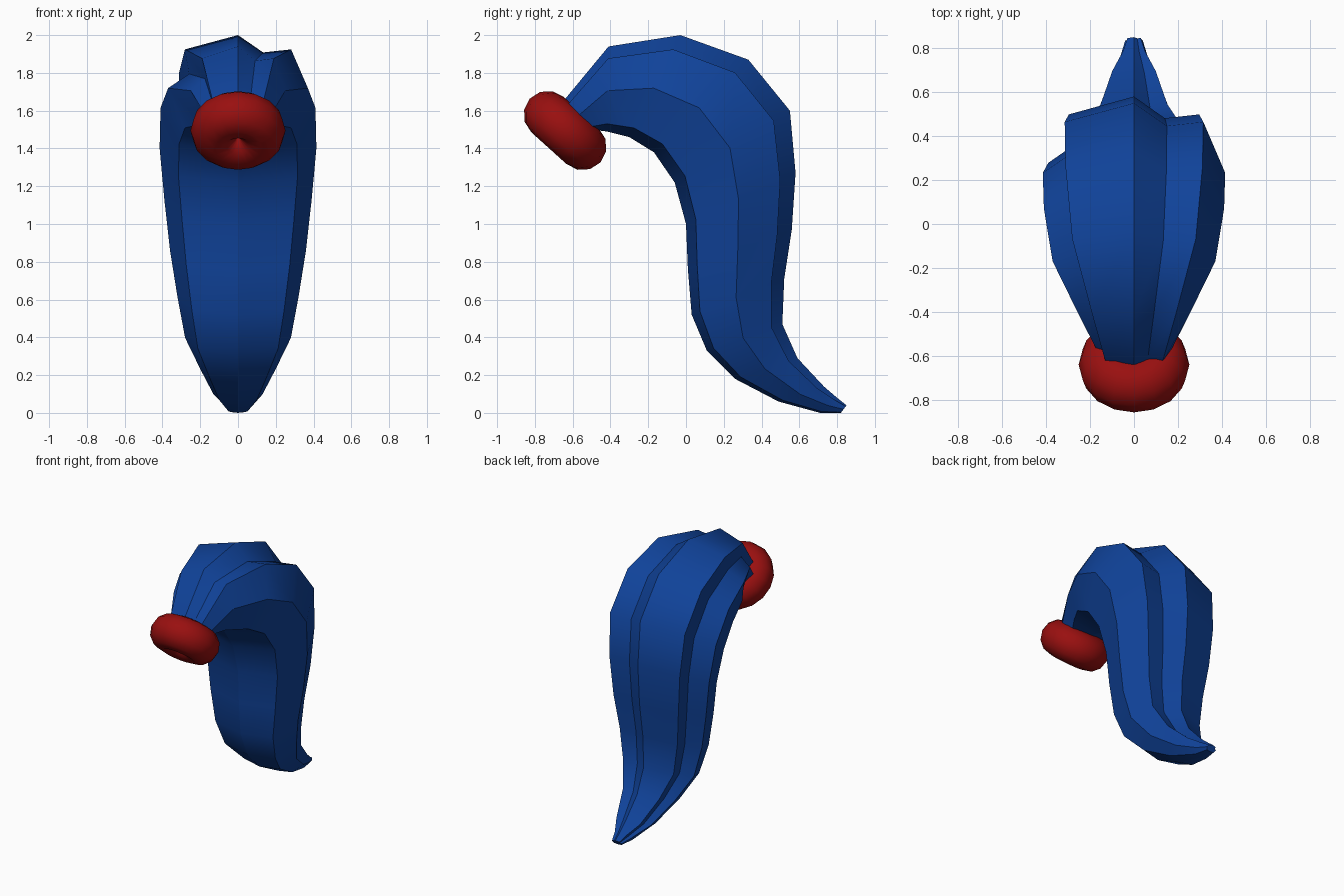
import bpy, bmesh, math
from mathutils import Vector

cube = bpy.data.objects.get("Cube")
if cube:
    bpy.data.objects.remove(cube, do_unlink=True)


def material(name, rgb):
    m = bpy.data.materials.new(name)
    m.use_nodes = True
    m.diffuse_color = (*rgb, 1)
    m.node_tree.nodes["Principled BSDF"].inputs["Base Color"].default_value = (*rgb, 1)
    return m


blue = material("deep blue", (0.005, 0.055, 0.32))
red = material("dark red", (0.32, 0.005, 0.005))

# Stations along the ponytail: outer y, z, inner y, z, half width
RINGS = [
    (-0.65, 1.65, -0.50, 1.50, 0.17),
    (-0.41, 1.94, -0.42, 1.49, 0.25),
    (-0.03, 2.00, -0.30, 1.46, 0.37),
    (0.33, 1.87, -0.17, 1.38, 0.41),
    (0.55, 1.60, -0.06, 1.22, 0.415),
    (0.58, 1.27, 0.00, 1.00, 0.39),
    (0.56, 0.97, 0.01, 0.76, 0.36),
    (0.52, 0.71, 0.03, 0.52, 0.32),
    (0.51, 0.47, 0.11, 0.33, 0.28),
    (0.59, 0.29, 0.26, 0.18, 0.20),
    (0.73, 0.14, 0.49, 0.06, 0.13),
    (0.80, 0.08, 0.71, 0.00, 0.065),
    (0.85, 0.04, 0.82, 0.00, 0.04),
]

# Cross-section: x as a share of half width, depth from outer (0) to inner (1).
# The locks are split by one groove on each side at different depths.
SECTION = [
    (0.0, 0.0), (0.36, 0.17), (0.76, 0.14), (1.0, 0.52), (0.76, 0.91),
    (0.0, 1.0), (-0.76, 0.91), (-1.0, 0.52), (-0.70, 0.38), (-0.76, 0.14),
]

# Ponytail: section lofted through the stations, creased along the locks
bm = bmesh.new()
loops = []
for oy, oz, iy, iz, w in RINGS:
    outer, inner = Vector((0, oy, oz)), Vector((0, iy, iz))
    loops.append([bm.verts.new(outer.lerp(inner, t) + Vector((x * w, 0, 0)))
                  for x, t in SECTION])
n = len(SECTION)
for a, b in zip(loops, loops[1:]):
    for i in range(n):
        j = (i + 1) % n
        bm.faces.new((a[i], a[j], b[j], b[i])).smooth = True
    for i in range(n):
        bm.edges.get((a[i], b[i])).smooth = False
for loop in (loops[0], loops[-1]):
    cap = bm.faces.new(loop)
    for e in cap.edges:
        e.smooth = False
bmesh.ops.recalc_face_normals(bm, faces=bm.faces)
mesh = bpy.data.meshes.new("ponytail")
bm.to_mesh(mesh)
bm.free()
mesh.materials.append(blue)
ponytail = bpy.data.objects.new("ponytail", mesh)
bpy.context.collection.objects.link(ponytail)

# Hair band: fat closed ring tilted back around the root of the ponytail
bpy.ops.mesh.primitive_torus_add(
    major_segments=16, minor_segments=12, major_radius=0.125, minor_radius=0.127,
    location=(0, -0.64, 1.495), rotation=(-math.radians(42), 0, 0))
band = bpy.context.object
band.name = "hair_band"
band.data.materials.append(red)
bpy.ops.object.shade_smooth()
